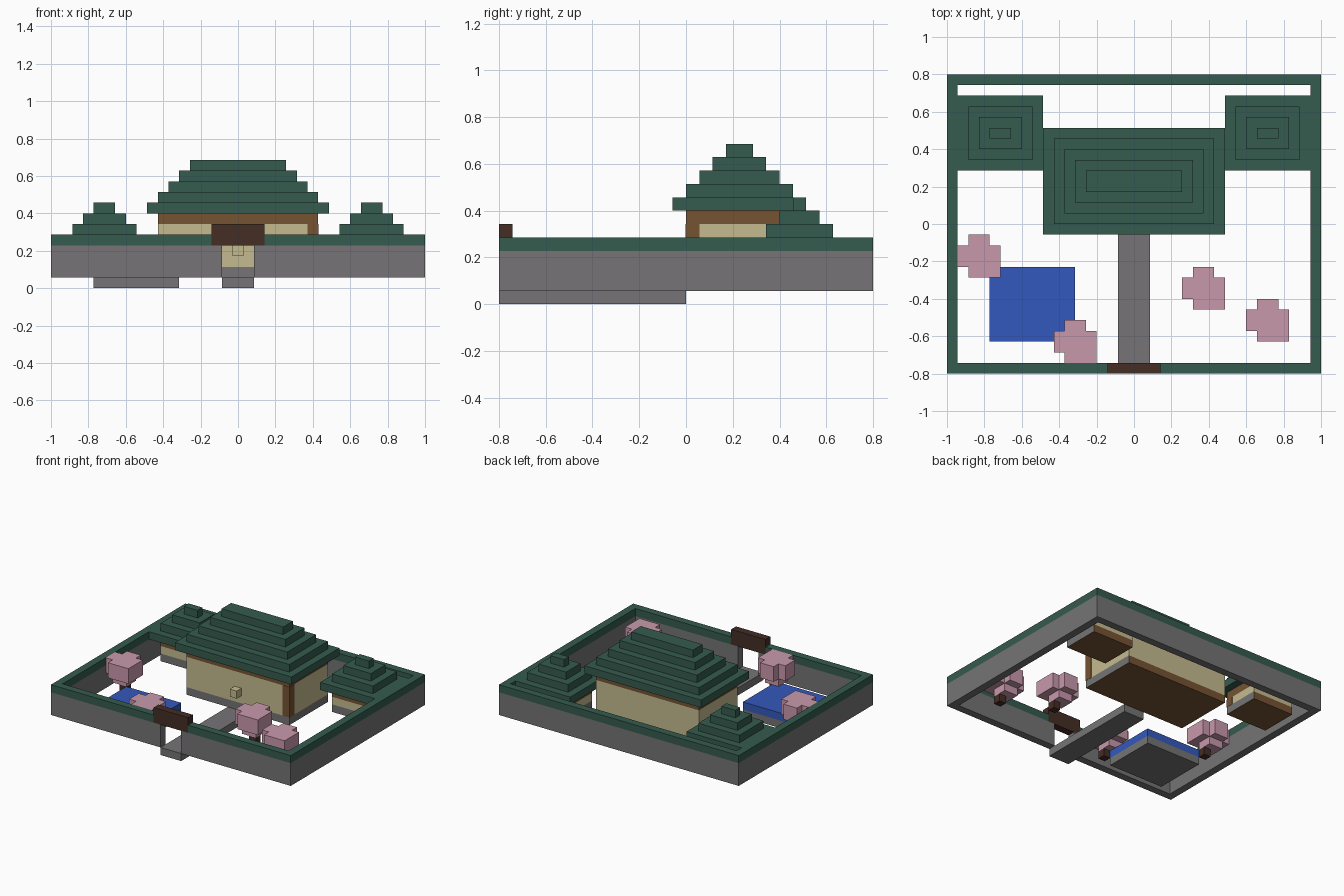
import bpy, bmesh
from mathutils import Vector

if "Cube" in bpy.data.objects:
    bpy.data.objects.remove(bpy.data.objects["Cube"])

U = 2 / 35                       # one building block
ORIGIN = Vector((-1, -0.8, 0))   # corner of the block grid


def linear(v):
    v /= 255
    return v / 12.92 if v <= 0.04045 else ((v + 0.055) / 1.055) ** 2.4


def material(name, *rgb):
    m = bpy.data.materials.new(name)
    color = [linear(v) for v in rgb] + [1]
    m.diffuse_color = color
    m.use_nodes = True
    m.node_tree.nodes["Principled BSDF"].inputs["Base Color"].default_value = color
    return m


GREEN = material("roof green", 53, 91, 78)
STONE = material("stone gray", 118, 116, 118)
CREAM = material("plaster cream", 197, 187, 144)
WOOD = material("timber brown", 117, 83, 51)
DARK = material("dark timber", 68, 45, 37)
PINK = material("blossom pink", 201, 153, 172)
WATER = material("water blue", 52, 89, 188)


def prism(name, outline, z0, z1, mat):
    """Extrude a plan outline, given in blocks, from z0 to z1."""
    bm = bmesh.new()
    base = bm.faces.new([bm.verts.new(ORIGIN + U * Vector((x, y, z0))) for x, y in outline])
    top = bmesh.ops.extrude_face_region(bm, geom=[base])["geom"]
    verts = [v for v in top if isinstance(v, bmesh.types.BMVert)]
    bmesh.ops.translate(bm, verts=verts, vec=(0, 0, U * (z1 - z0)))
    bmesh.ops.recalc_face_normals(bm, faces=bm.faces)
    mesh = bpy.data.meshes.new(name)
    bm.to_mesh(mesh)
    bm.free()
    mesh.materials.append(mat)
    ob = bpy.data.objects.new(name, mesh)
    bpy.context.collection.objects.link(ob)
    return ob


def block(name, x0, x1, y0, y1, z0, z1, mat):
    return prism(name, [(x0, y0), (x1, y0), (x1, y1), (x0, y1)], z0, z1, mat)


def hall(name, x0, x1, y0, y1, eave, tiers):
    """Building with stone footing, plaster walls, beam and stepped roof."""
    footing = block(name + "_footing", x0, x1, y0, y1, 1, 2, STONE)
    footing.data.materials.append(WOOD)
    for f in footing.data.polygons:      # timber floor and rear sill
        f.material_index = int(f.normal.z < -0.5 or f.normal.y > 0.5)
    block(name + "_walls", x0, x1, y0, y1, 2, eave - 1, CREAM)
    block(name + "_beam", x0, x1, y0, y1, eave - 1, eave, WOOD)
    block(name + "_corner_post", x1 - 1, x1 + .03, y0 - .03, y0 + 1, 2, eave - 1, WOOD)
    for i in range(tiers):
        s = i - 1
        block(f"{name}_roof_tier_{i + 1}", x0 + s, x1 - s, y0 + s, y1 - s,
              eave + i, eave + i + 1, GREEN)


# Halls
hall("main_hall", 10, 25, 14, 22, 7, 5)
hall("right_pavilion", 2, 8, 20, 25, 4, 4)
hall("left_pavilion", 27, 33, 20, 25, 4, 4)
block("wall_lantern", 17, 18, 13, 14, 3, 4, CREAM)

# Courtyard wall with an opening at the front, capped in green
for side, x0, x1, y0, y1 in (("right", 0, 1, 0, 28), ("left", 34, 35, 0, 28),
                             ("back", 1, 34, 27, 28)):
    block(side + "_wall", x0, x1, y0, y1, 1, 4, STONE)
    block(side + "_wall_cap", x0, x1, y0, y1, 4, 5, GREEN)
for side, x0, x1, c0, c1 in (("right", 1, 16, 1, 15), ("left", 19, 34, 20, 34)):
    block("front_wall_" + side, x0, x1, 0, 1, 1, 4, STONE)
    block("front_wall_cap_" + side, c0, c1, 0, 1, 4, 5, GREEN)
block("gate_lintel", 15, 20, 0, 1, 4, 6, DARK)

# Path and pond
block("path", 16, 19, 0, 14, 0, 1, STONE)
block("pond_bed", 4, 12, 3, 10, 0, 1, STONE)
block("pond_water", 4, 12, 3, 10, 1, 2, WATER)

# Blossom trees
CROWN = [(1, 0), (4, 0), (4, 3), (3, 3), (3, 4), (1, 4), (1, 3), (0, 3), (0, 1), (1, 1)]
for n, (x, y) in enumerate([(1, 9), (10, 1), (22, 6), (28, 3)], 1):
    block(f"tree_{n}_trunk", x + 2, x + 3, y + 1, y + 2, 1, 2, DARK)
    block(f"tree_{n}_lower_blossom", x + 1, x + 3, y + 1, y + 3, 2, 3, PINK)
    prism(f"tree_{n}_crown", [(x + a, y + b) for a, b in CROWN], 3, 5, PINK)
